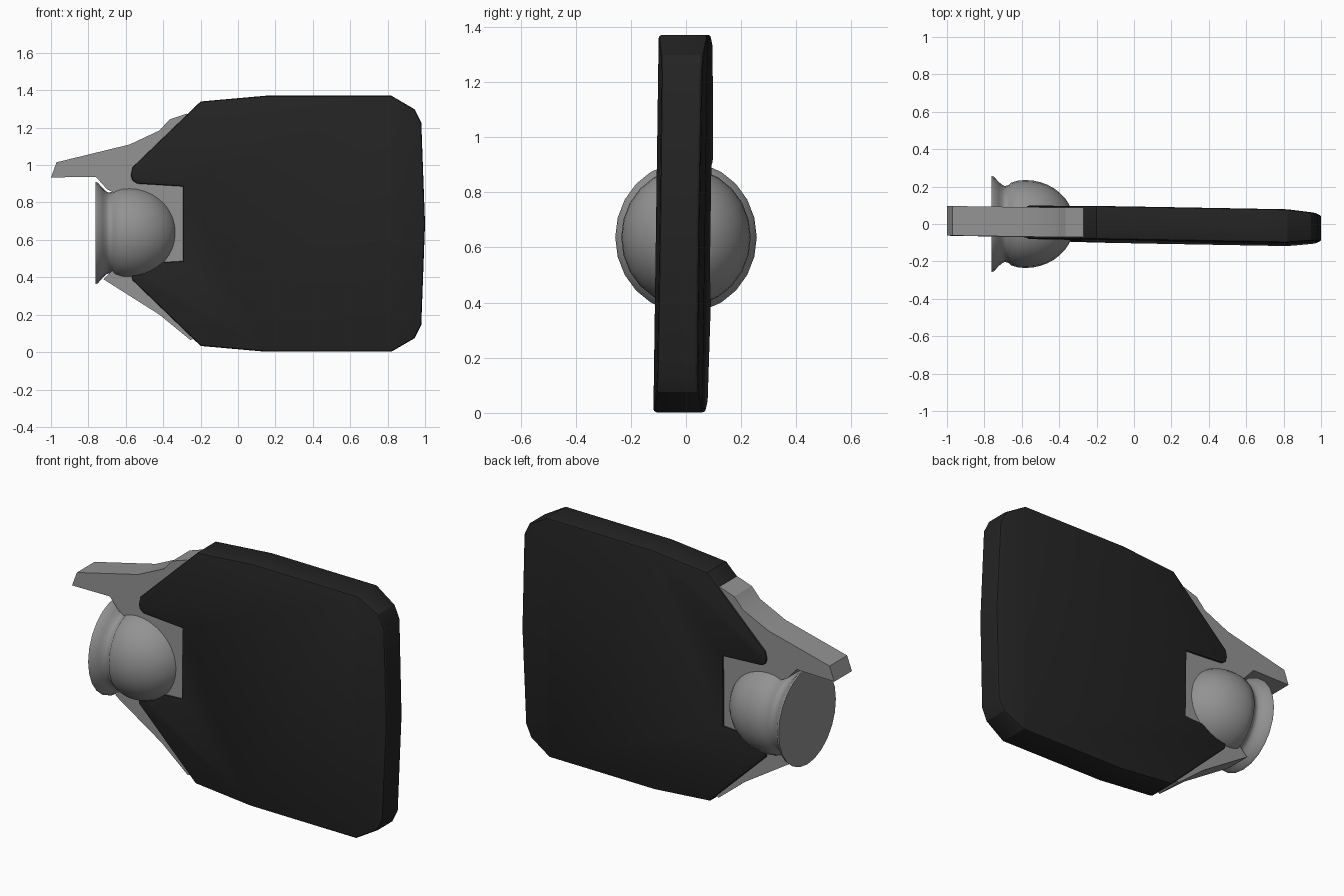
import bpy, bmesh, math

if "Cube" in bpy.data.objects:
    bpy.data.objects.remove(bpy.data.objects["Cube"])


def material(name, v):
    m = bpy.data.materials.new(name)
    m.diffuse_color = (v, v, v, 1)
    m.use_nodes = True
    m.node_tree.nodes["Principled BSDF"].inputs["Base Color"].default_value = m.diffuse_color
    return m


BLACK = material("black rubber", 0.017)
GREY = material("grey metal", 0.29)


def finish(bm, name, mat, angle):
    bmesh.ops.recalc_face_normals(bm, faces=bm.faces)
    me = bpy.data.meshes.new(name)
    bm.to_mesh(me)
    bm.free()
    ob = bpy.data.objects.new(name, me)
    bpy.context.collection.objects.link(ob)
    me.materials.append(mat)
    bpy.ops.object.select_all(action='DESELECT')
    ob.select_set(True)
    bpy.context.view_layer.objects.active = ob
    bpy.ops.object.shade_smooth_by_angle(angle=math.radians(angle))
    return ob


def plate(name, outline, half, rim, mat):
    """Extruded front outline with a bevelled rim, thinned at the far end and slightly tilted."""
    bm = bmesh.new()
    f = bm.faces.new([bm.verts.new((x, -half, z)) for x, z in outline])
    ext = bmesh.ops.extrude_face_region(bm, geom=[f])
    for g in ext["geom"]:
        if isinstance(g, bmesh.types.BMVert):
            g.co.y = half
    if rim:
        edges = [e for e in bm.edges if abs(e.verts[0].co.y - e.verts[1].co.y) < 1e-4]
        bmesh.ops.bevel(bm, geom=edges, offset=rim, segments=2, profile=0.5, affect='EDGES')
    bmesh.ops.bisect_plane(bm, geom=bm.verts[:] + bm.edges[:] + bm.faces[:],
                           plane_co=(0.82, 0, 0), plane_no=(1, 0, 0))
    for v in bm.verts:
        x, y, z = v.co
        y *= 1 - 0.2 * max(0, (x - 0.82) / 0.18)
        v.co.y = y - 0.005 - 0.018 * x + 0.014 * (z - 0.685)
    return finish(bm, name, mat, 25)


# thick black slab: lower half outline mirrored to the top
MID = 0.6865
lower = [(-0.295, 0.488), (-0.54, 0.473), (-0.565, 0.455), (-0.574, 0.43), (-0.565, 0.385),
         (-0.2, 0.033), (0.15, 0.002), (0.82, 0.002), (0.945, 0.075), (0.98, 0.145)]
upper = [(x, 2 * MID - z) for x, z in reversed(lower)]
plate("slab", lower + [(1.0, MID)] + upper, 0.089, 0.012, BLACK)

# grey bracket with a long upper lever
plate("bracket", [(-1.0, 0.934), (-0.97, 1.015), (-0.58, 1.11), (-0.42, 1.185), (-0.365, 1.245),
                  (-0.275, 1.275), (-0.15, 1.25), (-0.15, 0.1), (-0.255, 0.065), (-0.42, 0.2),
                  (-0.72, 0.39), (-0.69, 0.42), (-0.66, 0.45), (-0.66, 0.85), (-0.7, 0.87),
                  (-0.76, 0.937)], 0.079, 0, GREY)

# rounded knob with flared disc, revolved around the x axis
profile = [(-0.763, 0.273), (-0.75, 0.27), (-0.722, 0.238), (-0.703, 0.221), (-0.69, 0.216),
           (-0.668, 0.222), (-0.658, 0.235), (-0.62, 0.247)]
for i in range(10):
    a = i / 10 * math.pi / 2
    profile.append((-0.58 + 0.26 * math.sin(a), 0.25 * math.cos(a)))
SEG = 24
bm = bmesh.new()
rings = [[bm.verts.new((x, 0.94 * r * math.cos(2 * math.pi * k / SEG),
                        0.637 + r * math.sin(2 * math.pi * k / SEG))) for k in range(SEG)]
         for x, r in profile]
tip = bm.verts.new((-0.32, 0, 0.637))
bm.faces.new(rings[0])
for k in range(SEG):
    n = (k + 1) % SEG
    for a, b in zip(rings, rings[1:]):
        bm.faces.new((a[k], a[n], b[n], b[k]))
    bm.faces.new((rings[-1][k], rings[-1][n], tip))
finish(bm, "knob", GREY, 40)
